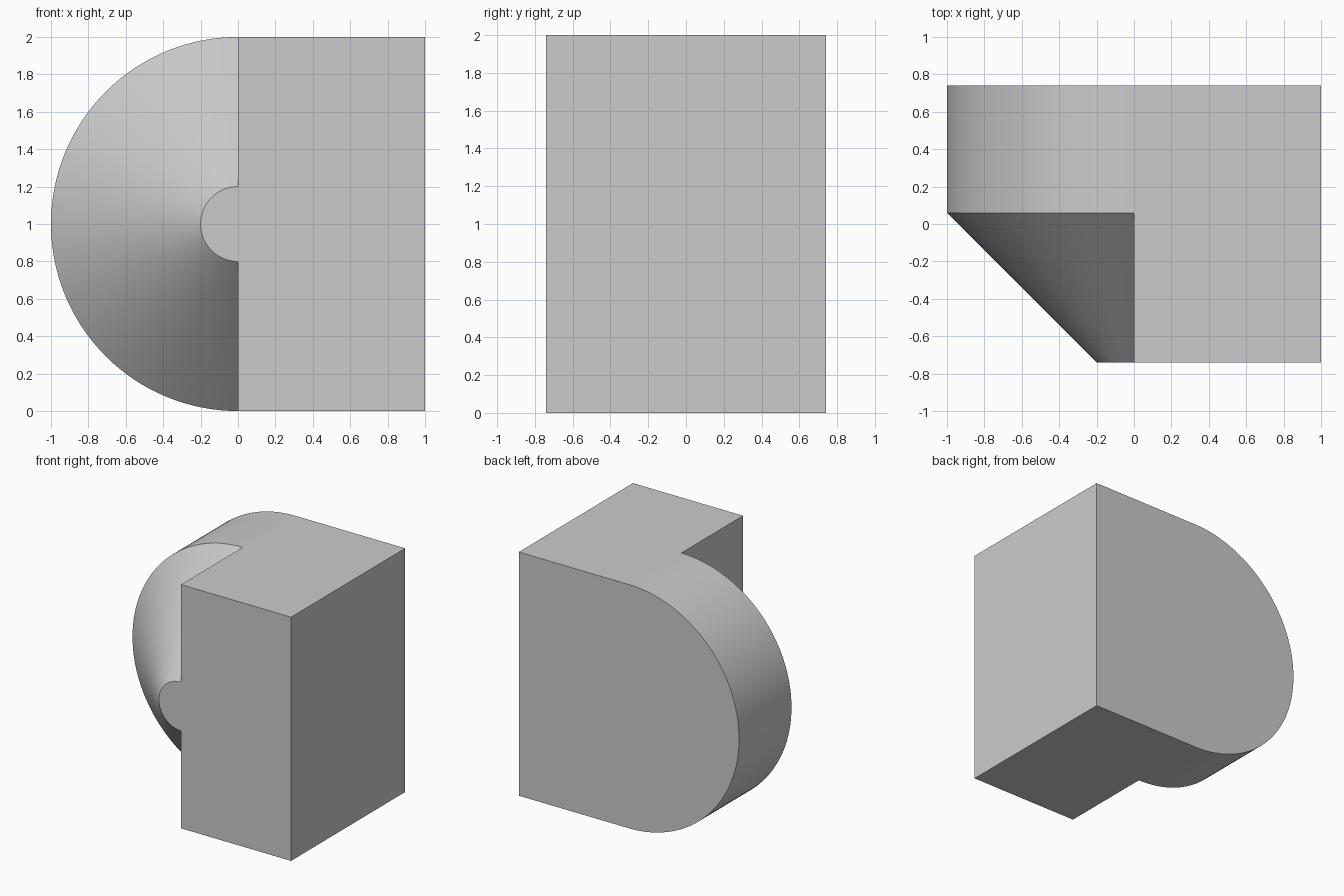
import bpy, bmesh
from math import sin, cos, pi

cube = bpy.data.objects.get("Cube")
if cube:
    bpy.data.objects.remove(cube)

FRONT, SHOULDER, BACK = -0.74, 0.06, 0.74
BIG, SMALL, WIDTH, CENTRE = 1.0, 0.2, 1.0, 1.0
STEPS = 64

# Plain grey material
grey = bpy.data.materials.new("plain grey")
grey.use_nodes = True
colour = (0.6, 0.6, 0.6, 1)
grey.diffuse_color = colour
grey.node_tree.nodes["Principled BSDF"].inputs["Base Color"].default_value = colour

bm = bmesh.new()


def arc(radius, y):
    """Half circle on the -x side, from top to bottom."""
    angles = [pi * i / STEPS for i in range(STEPS + 1)]
    return [bm.verts.new((-radius * sin(a), y, CENTRE + radius * cos(a))) for a in angles]


def strip(a, b):
    """Smooth band of quads between two arcs."""
    for i in range(STEPS):
        bm.faces.new((a[i], a[i + 1], b[i + 1], b[i])).smooth = True


# Rounded side: a half cylinder tapering to a small front disc
nose, rim, rear = arc(SMALL, FRONT), arc(BIG, SHOULDER), arc(BIG, BACK)
strip(nose, rim)
strip(rim, rear)
for v, w in zip(rim, rim[1:]):
    bm.edges.get((v, w)).smooth = False

# Block corners, top then bottom
near = [bm.verts.new((0, FRONT, CENTRE + s * BIG)) for s in (1, -1)]
far_front = [bm.verts.new((WIDTH, FRONT, CENTRE + s * BIG)) for s in (1, -1)]
far_back = [bm.verts.new((WIDTH, BACK, CENTRE + s * BIG)) for s in (1, -1)]

# Front and back walls
bm.faces.new([near[0]] + nose + [near[1], far_front[1], far_front[0]])
bm.faces.new(rear + [far_back[1], far_back[0]])
# Outer side wall
bm.faces.new((far_front[0], far_front[1], far_back[1], far_back[0]))
# Top, bottom and the exposed inner triangles
for k, end in enumerate((0, -1)):
    bm.faces.new((near[k], far_front[k], far_back[k], rear[end], rim[end]))
    bm.faces.new((near[k], rim[end], nose[end]))

bmesh.ops.recalc_face_normals(bm, faces=bm.faces)
mesh = bpy.data.meshes.new("rounded_block")
bm.to_mesh(mesh)
bm.free()
mesh.materials.append(grey)
bpy.context.collection.objects.link(bpy.data.objects.new("rounded_block", mesh))
